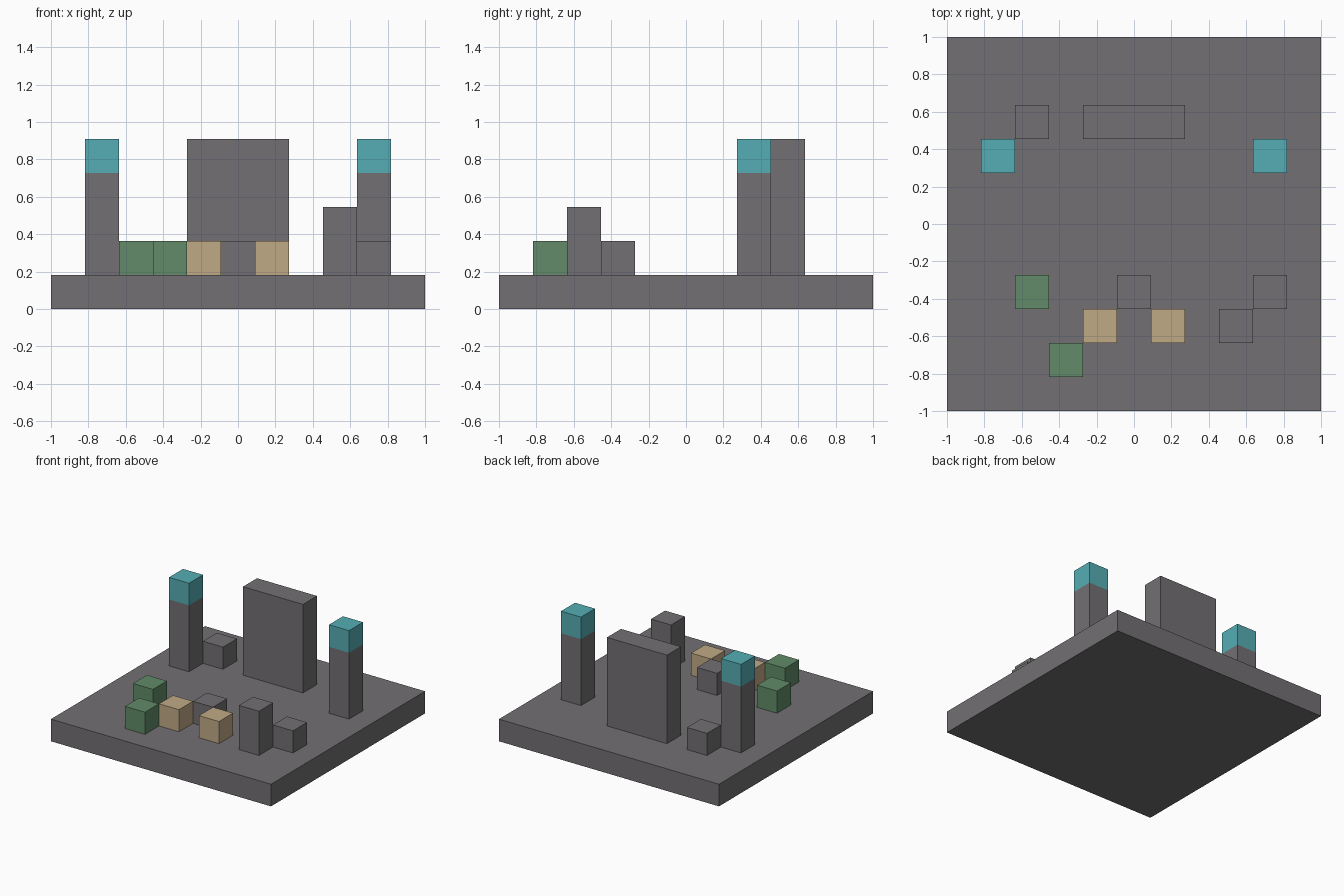
import bpy
import bmesh
from mathutils import Matrix, Vector

cube = bpy.data.objects.get("Cube")
if cube:
    bpy.data.objects.remove(cube, do_unlink=True)

U = 2 / 11  # one block


def material(name, rgb):
    mat = bpy.data.materials.new(name)
    mat.use_nodes = True
    color = (*rgb, 1)
    mat.diffuse_color = color
    mat.node_tree.nodes["Principled BSDF"].inputs["Base Color"].default_value = color
    return mat


stone = material("grey stone", (0.17, 0.162, 0.17))
teal = material("teal", (0.09, 0.42, 0.455))
green = material("green", (0.122, 0.26, 0.138))
tan = material("tan", (0.53, 0.40, 0.24))


def block(name, cell, size, mat, bottom=1, cap=None):
    """Box centred on a grid cell, sizes in blocks; cap colours its top block."""
    bm = bmesh.new()
    bmesh.ops.create_cube(bm, size=1)
    center = Vector((cell[0], cell[1], bottom + size[2] / 2)) * U
    bm.transform(Matrix.Translation(center) @ Matrix.Diagonal((*(Vector(size) * U), 1)))
    if cap:
        cut = (bottom + size[2] - 1) * U
        bmesh.ops.bisect_plane(bm, geom=bm.verts[:] + bm.edges[:] + bm.faces[:],
                               plane_co=(0, 0, cut), plane_no=(0, 0, 1))
        for face in bm.faces:
            face.material_index = int(face.calc_center_median().z > cut)
    mesh = bpy.data.meshes.new(name)
    bm.to_mesh(mesh)
    bm.free()
    mesh.materials.append(mat)
    if cap:
        mesh.materials.append(cap)
    obj = bpy.data.objects.new(name, mesh)
    bpy.context.collection.objects.link(obj)
    return obj


# Ground slab and rear wall
block("base", (0, 0), (11, 11, 1), stone, bottom=0)
block("back_wall", (0, 3), (3, 1, 4), stone)

# Mirrored pillars with coloured tops, and paired tan blocks
for side, sign in (("left", 1), ("right", -1)):
    block(side + "_pillar", (4 * sign, 2), (1, 1, 4), stone, cap=teal)
    block(side + "_tan_block", (sign, -3), (1, 1, 1), tan)

# Bushes
block("rear_bush", (-3, -2), (1, 1, 1), green)
block("front_bush", (-2, -4), (1, 1, 1), green)

# Loose stones
block("back_stone", (-3, 3), (1, 1, 1), stone)
block("middle_stone", (0, -2), (1, 1, 1), stone)
block("side_stone", (4, -2), (1, 1, 1), stone)
block("tall_stone", (3, -3), (1, 1, 2), stone)
